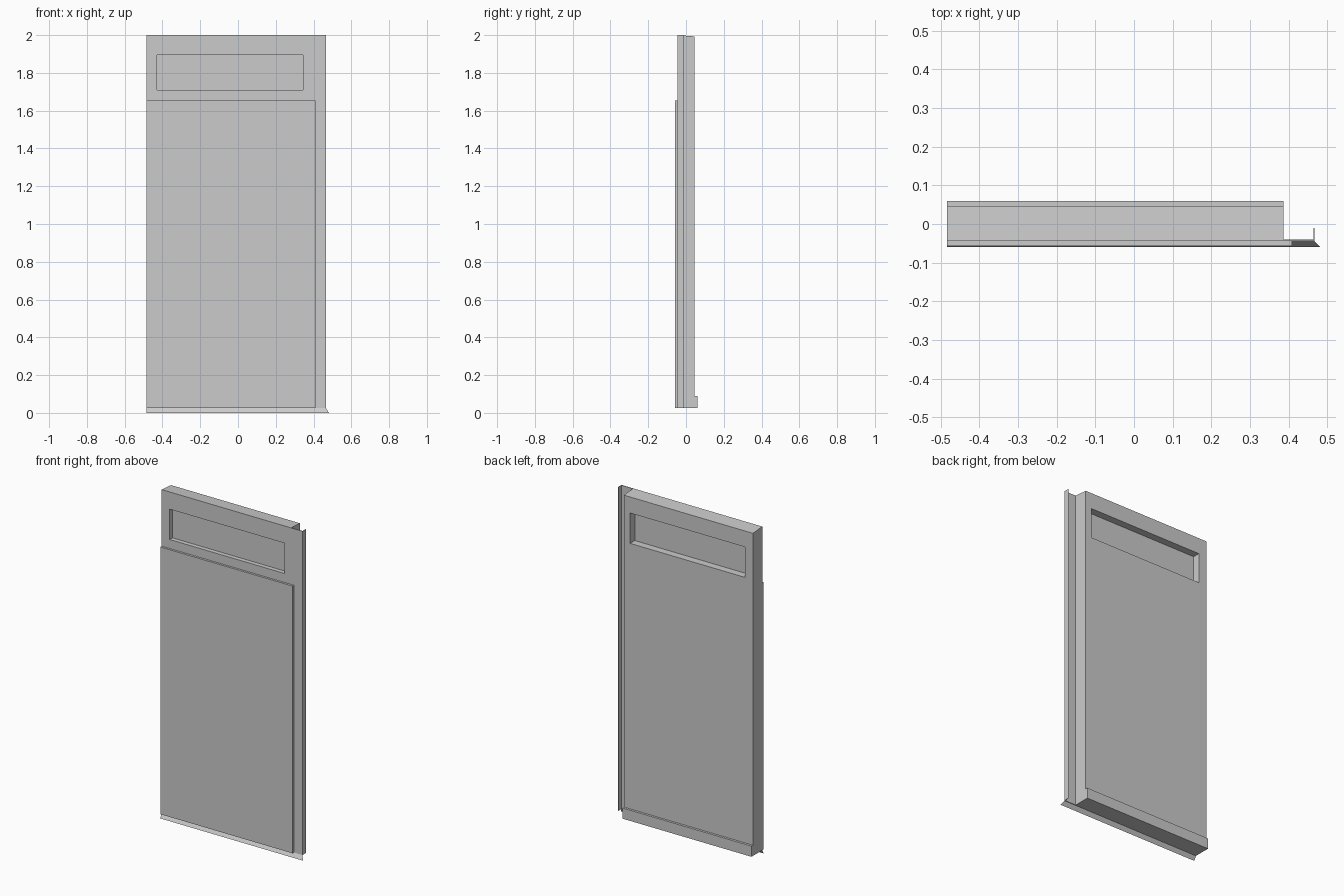
import bpy
import bmesh

old = bpy.data.objects.get("Cube")
if old:
    bpy.data.objects.remove(old, do_unlink=True)

GREY = (0.6, 0.6, 0.6, 1.0)
mat = bpy.data.materials.new("plain grey")
mat.use_nodes = True
mat.diffuse_color = GREY
bsdf = next(n for n in mat.node_tree.nodes if n.type == 'BSDF_PRINCIPLED')
bsdf.inputs["Base Color"].default_value = GREY

LEFT, BOTTOM, TOP = -0.484, 0.025, 2.0
SLAB_RIGHT, FLANGE_RIGHT = 0.387, 0.466
FRONT, BACK = -0.044, 0.046


def finish(name, bm):
    mesh = bpy.data.meshes.new(name)
    bm.to_mesh(mesh)
    bm.free()
    mesh.materials.append(mat)
    obj = bpy.data.objects.new(name, mesh)
    bpy.context.collection.objects.link(obj)
    return obj


def box_mesh(x, y, z):
    bm = bmesh.new()
    bmesh.ops.create_cube(bm, size=1)
    for v in bm.verts:
        v.co = [r[0] if c < 0 else r[1] for c, r in zip(v.co, (x, y, z))]
    return bm


def box(name, x, y, z):
    return finish(name, box_mesh(x, y, z))


# Main slab, with its back top edge a touch lower
bm = box_mesh((LEFT, SLAB_RIGHT), (FRONT, BACK), (BOTTOM, TOP))
for v in bm.verts:
    if v.co.y > 0 and v.co.z > 1:
        v.co.z -= 0.007

# Window opening, recessed on both sides of a middle pane
WIN_X, WIN_Z = (-0.43, 0.345), (1.71, 1.895)
for axis, cuts in ((0, WIN_X), (2, WIN_Z)):
    for c in cuts:
        co, no = [0, 0, 0], [0, 0, 0]
        co[axis], no[axis] = c, 1
        bmesh.ops.bisect_plane(bm, geom=bm.verts[:] + bm.edges[:] + bm.faces[:],
                               plane_co=co, plane_no=no)
bm.normal_update()
for side, depth in ((-1, 0.027), (1, 0.045)):
    faces = []
    for f in bm.faces:
        c = f.calc_center_median()
        if (f.normal.y * side > 0.9 and WIN_X[0] < c.x < WIN_X[1]
                and WIN_Z[0] < c.z < WIN_Z[1]):
            faces.append(f)
    bmesh.ops.inset_individual(bm, faces=faces, thickness=0, depth=-depth)
finish("door_slab", bm)

# Raised front panel and back kick rail
box("front_panel", (LEFT, 0.409), (-0.057, FRONT), (BOTTOM, 1.655))
box("back_bottom_rail", (LEFT, SLAB_RIGHT), (BACK, 0.06), (BOTTOM, 0.09))

# Side flange with a thin fin turned back
box("side_flange", (SLAB_RIGHT, FLANGE_RIGHT), (FRONT, -0.04), (BOTTOM, TOP))
box("side_fin", (FLANGE_RIGHT - 0.002, FLANGE_RIGHT), (-0.04, -0.01), (BOTTOM, TOP))

# Thin sloping drip sill along the foot
bm = bmesh.new()
corners = [(LEFT, FRONT, BOTTOM), (FLANGE_RIGHT, FRONT, BOTTOM),
           (0.481, -0.059, 0), (LEFT, -0.059, 0)]
bm.faces.new([bm.verts.new(c) for c in corners])
finish("drip_sill", bm)
